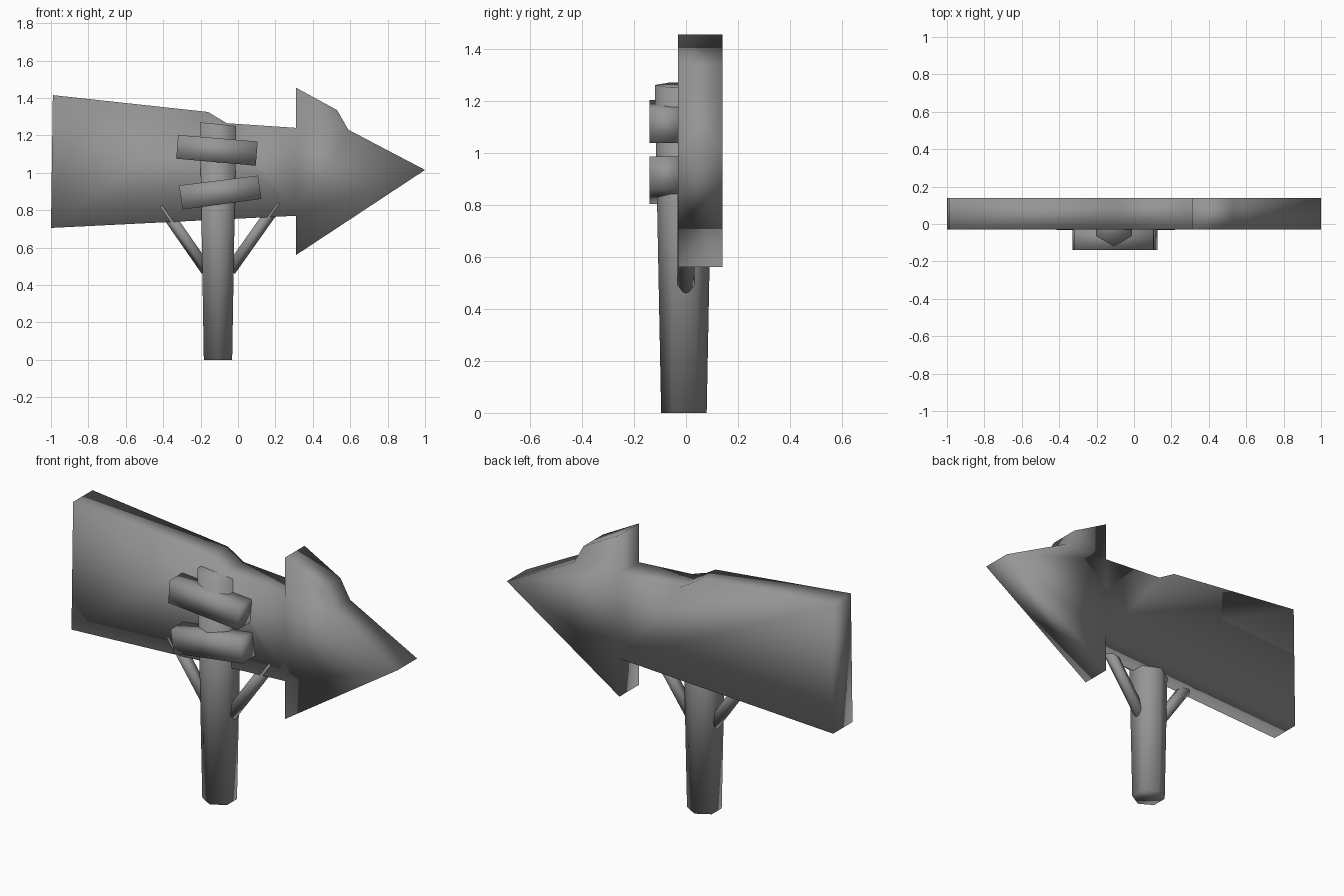
import bpy, bmesh, math
from mathutils import Vector

cube = bpy.data.objects.get("Cube")
if cube:
    bpy.data.objects.remove(cube)

grey = bpy.data.materials.new("plain grey")
grey.use_nodes = True
COLOUR = (0.3, 0.3, 0.3, 1)
grey.diffuse_color = COLOUR
grey.node_tree.nodes["Principled BSDF"].inputs["Base Color"].default_value = COLOUR


def loft(name, start, end):
    """Solid between two matching rings of points, softly shaded."""
    bm = bmesh.new()
    a = [bm.verts.new(p) for p in start]
    b = [bm.verts.new(p) for p in end]
    bm.faces.new(a)
    bm.faces.new(b[::-1])
    for i in range(len(a)):
        j = (i + 1) % len(a)
        bm.faces.new((a[i], b[i], b[j], a[j]))
    bmesh.ops.recalc_face_normals(bm, faces=bm.faces)
    for f in bm.faces:
        f.smooth = True
    mesh = bpy.data.meshes.new(name)
    bm.to_mesh(mesh)
    bm.free()
    mesh.materials.append(grey)
    obj = bpy.data.objects.new(name, mesh)
    bpy.context.collection.objects.link(obj)
    return obj


def slab(name, outline, front, back):
    """Front outline in x and z, given thickness along y."""
    return loft(name, [(x, front, z) for x, z in outline],
                [(x, back, z) for x, z in outline])


def ring(centre, radius, sides, u, v):
    """Regular polygon whose first corner points along u."""
    angles = [math.tau * i / sides for i in range(sides)]
    return [Vector(centre) + radius * (u * math.cos(t) + v * math.sin(t)) for t in angles]


# Arrow board
slab("arrow_board", [(-0.99, 1.415), (-0.16, 1.325), (-0.06, 1.265), (0.31, 1.24),
                     (0.31, 1.455), (0.53, 1.335), (0.59, 1.23), (1, 1.015),
                     (0.31, 0.56), (0.31, 0.77), (-1, 0.705)], -0.03, 0.14)

# Six-sided post, wider at the top, with a slanted cut
X, Y = Vector((1, 0, 0)), Vector((0, -1, 0))
top = ring((-0.107, -0.008, 1.26), 0.112, 6, Y, X)
for p in top:
    p.z -= 0.1 * (p.x + 0.107)
loft("post", ring((-0.107, -0.008, 0), 0.0875, 6, Y, X), top)

# Cross planks nailed over the post
slab("upper_plank", [(-0.32, 1.202), (0.105, 1.167), (0.095, 1.038), (-0.33, 1.075)], -0.14, -0.01)
slab("lower_plank", [(-0.315, 0.932), (0.107, 0.985), (0.125, 0.86), (-0.297, 0.803)], -0.14, -0.01)

# Slanted braces between post and board
for name, foot, head in (("left_brace", (-0.045, 0, 0.48), (0.21, 0, 0.84)),
                         ("right_brace", (-0.165, 0, 0.48), (-0.405, 0, 0.825))):
    foot, head = Vector(foot), Vector(head)
    down = (head - foot).normalized().cross(Y)
    if down.z > 0:
        down = -down
    loft(name, ring(foot, 0.035, 5, down, Y), ring(head, 0.035, 5, down, Y))
